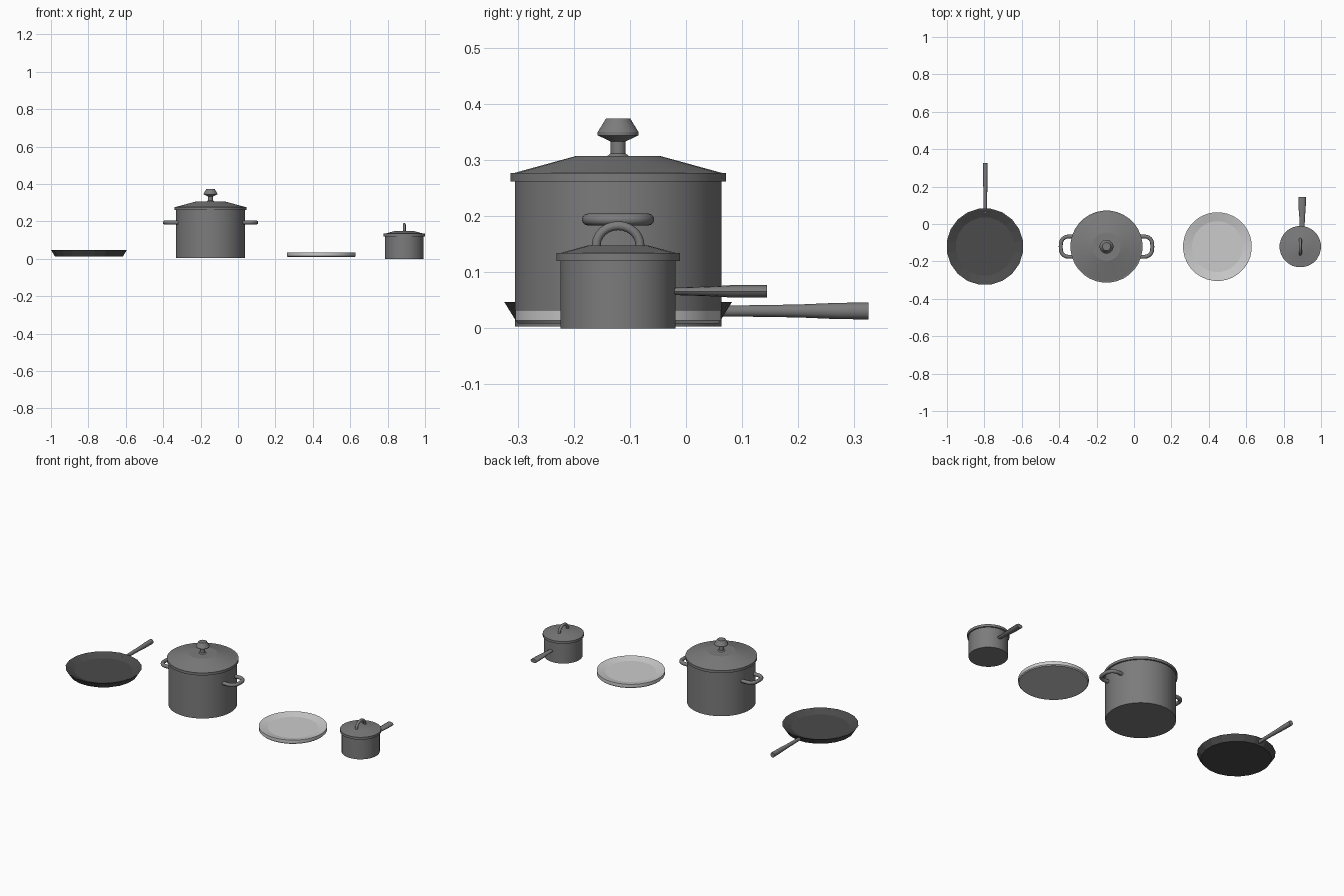
import bpy, bmesh
from math import sin, cos, pi, radians
from mathutils import Vector

if "Cube" in bpy.data.objects:
    bpy.data.objects.remove(bpy.data.objects["Cube"])

Y = -0.121  # shared centre line of all pieces


def material(name, v):
    m = bpy.data.materials.new(name)
    m.diffuse_color = (v, v, v, 1)
    m.use_nodes = True
    m.node_tree.nodes["Principled BSDF"].inputs["Base Color"].default_value = m.diffuse_color
    return m


dark = material("dark_iron", 0.07)
steel = material("dark_steel", 0.2)
light = material("light_ceramic", 0.64)


def finish(name, bm, mat, smooth):
    bmesh.ops.recalc_face_normals(bm, faces=bm.faces)
    me = bpy.data.meshes.new(name)
    bm.to_mesh(me)
    bm.free()
    ob = bpy.data.objects.new(name, me)
    bpy.context.collection.objects.link(ob)
    me.materials.append(mat)
    if smooth:
        bpy.ops.object.select_all(action='DESELECT')
        ob.select_set(True)
        bpy.context.view_layer.objects.active = ob
        bpy.ops.object.shade_smooth_by_angle(angle=radians(smooth))
    return ob


def skin(name, rings, mat=steel, smooth=0):
    """Bridge successive rings of points and cap both ends."""
    bm = bmesh.new()
    vs = [[bm.verts.new(p) for p in r] for r in rings]
    n = len(vs[0])
    for a, b in zip(vs, vs[1:]):
        for i in range(n):
            j = (i + 1) % n
            bm.faces.new((a[i], a[j], b[j], b[i]))
    bm.faces.new(vs[0][::-1])
    bm.faces.new(vs[-1])
    return finish(name, bm, mat, smooth)


def lathe(name, x, profile, n=24, mat=steel, smooth=25):
    """Turn an (r, z) profile about a vertical axis."""
    ang = [2 * pi * (i + 0.5) / n for i in range(n)]
    return skin(name, [[(x + r * cos(a), Y + r * sin(a), z) for a in ang]
                       for r, z in profile], mat, smooth)


def tube(name, path, r, flat_axis, n=12):
    """Sweep a round section along a planar path; flat_axis is the plane normal."""
    pts = [Vector(p) for p in path]
    up = Vector(flat_axis)
    rings = []
    for i, p in enumerate(pts):
        t = (pts[min(i + 1, len(pts) - 1)] - pts[max(i - 1, 0)]).normalized()
        side = t.cross(up)
        rings.append([p + r * (side * cos(2 * pi * k / n) + up * sin(2 * pi * k / n))
                      for k in range(n)])
    return skin(name, rings, smooth=50)


def grip(name, x, z, sections, n=12):
    """Straight handle along +y from (y, half width, half height) sections."""
    return skin(name, [[(x + w * cos(2 * pi * k / n), y, z + h * sin(2 * pi * k / n))
                        for k in range(n)] for y, w, h in sections], smooth=50)


# Frying pan
FX = -0.797
lathe("frying_pan", FX, [(0.184, 0.013), (0.2055, 0.047), (0.201, 0.047), (0.157, 0.028)],
      20, dark, 0)
grip("frying_pan_handle", FX + 0.002, 0.031,
     [(0.06, 0.009, 0.010), (0.10, 0.009, 0.010), (0.20, 0.011, 0.0115),
      (0.27, 0.013, 0.0145), (0.325, 0.013, 0.015)])

# Stock pot
PX = -0.147
lathe("stock_pot_body", PX, [(0.185, 0.003), (0.185, 0.264)], 32)
lathe("stock_pot_lid", PX, [(0.193, 0.262), (0.193, 0.277), (0.186, 0.277), (0.076, 0.307)],
      32, smooth=12)
lathe("stock_pot_lid_knob", PX, [(0.021, 0.306), (0.0135, 0.312), (0.0135, 0.333), (0.037, 0.344),
                                 (0.037, 0.350), (0.022, 0.374)], 16)
for s, side in ((-1, "left"), (1, "right")):
    loop = [(0.170, -0.054), (0.205, -0.054)]
    for k in range(1, 12):
        a = -pi / 2 + pi * k / 12
        shift = 0.012 * ((k > 6) - (k < 6))
        loop.append((0.205 + 0.040 * cos(a), shift + 0.042 * sin(a)))
    loop += [(0.205, 0.054), (0.170, 0.054)]
    tube("stock_pot_handle_" + side, [(PX + s * u, Y + v, 0.194) for u, v in loop],
         0.0105, (0, 0, 1))

# Plate
lathe("plate", 0.446, [(0.179, 0.009), (0.184, 0.014), (0.184, 0.033), (0.180, 0.033),
                       (0.136, 0.023)], 32, light, 12)

# Saucepan
SX = 0.889
lathe("saucepan_body", SX, [(0.1035, 0), (0.1035, 0.122)])
lathe("saucepan_lid", SX, [(0.111, 0.120), (0.111, 0.134), (0.105, 0.134), (0.053, 0.148)],
      smooth=16)
arch = [(SX, Y - 0.039, 0.142)]
arch += [(SX, Y - 0.039 * cos(pi * k / 12), 0.148 + 0.035 * sin(pi * k / 12)) for k in range(13)]
arch += [(SX, Y + 0.039, 0.142)]
tube("saucepan_lid_handle", arch, 0.008, (1, 0, 0))
grip("saucepan_handle", SX + 0.010, 0.066,
     [(-0.04, 0.012, 0.006), (-0.01, 0.013, 0.007), (0.05, 0.016, 0.009),
      (0.08, 0.019, 0.011), (0.144, 0.020, 0.011)])
